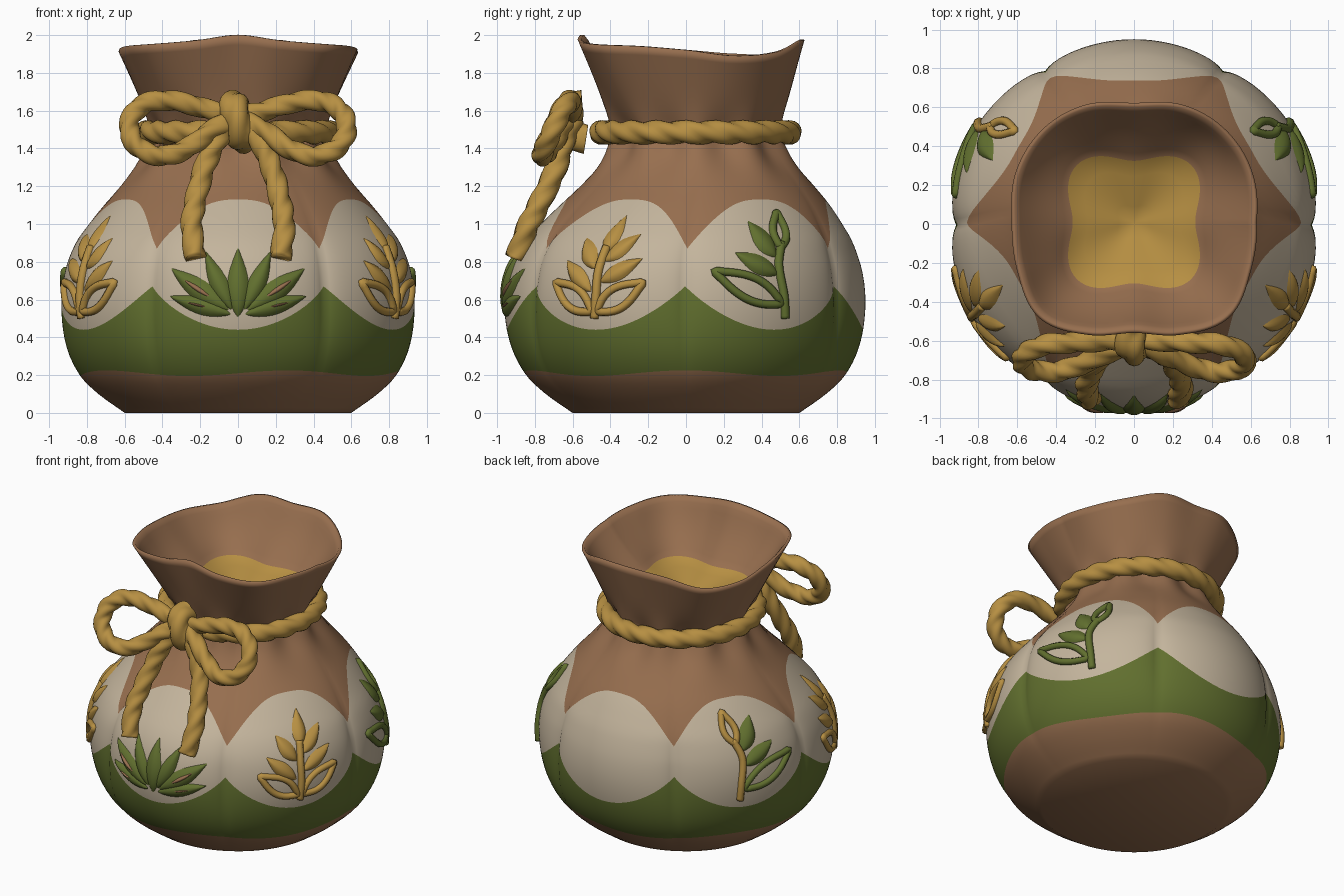
import bpy, math
from mathutils import Vector

if "Cube" in bpy.data.objects:
    bpy.data.objects.remove(bpy.data.objects["Cube"])

def material(name, col):
    m = bpy.data.materials.new(name)
    m.diffuse_color = (*col, 1)
    m.use_nodes = True
    m.node_tree.nodes["Principled BSDF"].inputs["Base Color"].default_value = m.diffuse_color
    return m

BROWN = material("brown_cloth", (0.31, 0.158, 0.078))
CREAM = material("cream_cloth", (0.55, 0.46, 0.335))
GREEN = material("leaf_green", (0.12, 0.16, 0.028))
GOLD = material("rope_gold", (0.47, 0.275, 0.055))
TAU = math.tau

def make(name, verts, faces, mats, idx=None):
    me = bpy.data.meshes.new(name)
    me.from_pydata([tuple(v) for v in verts], [], faces)
    for m in mats:
        me.materials.append(m)
    if idx:
        me.polygons.foreach_set("material_index", idx)
    me.shade_smooth()
    ob = bpy.data.objects.new(name, me)
    bpy.context.collection.objects.link(ob)
    return ob

def curve(keys, x):
    """Smooth interpolation through (x, value) keys."""
    x = min(max(x, keys[0][0]), keys[-1][0])
    i = 0
    while i < len(keys) - 2 and x > keys[i + 1][0]:
        i += 1
    def slope(k):
        a, b = keys[max(k - 1, 0)], keys[min(k + 1, len(keys) - 1)]
        return (b[1] - a[1]) / (b[0] - a[0])
    (x0, y0), (x1, y1) = keys[i], keys[i + 1]
    h = x1 - x0
    t = (x - x0) / h
    return (y0 * (2*t**3 - 3*t*t + 1) + h * slope(i) * (t**3 - 2*t*t + t)
            + y1 * (3*t*t - 2*t**3) + h * slope(i + 1) * (t**3 - t*t))

# ---- pouch surface: belly profile, wavy rim, six puffed lobes ----
PROFILE = [(0, .60), (.1, .74), (.2, .84), (.35, .91), (.55, .935), (.75, .915), (.9, .86),
           (1.0, .79), (1.1, .71), (1.2, .62), (1.35, .50), (1.48, .44)]
SHIFT = [(0, 0), (.8, 0), (1.2, .06), (1.5, .05), (2, 0)]
RIM_R = [.63, .66, .67, .66, .62, .66, .67, .66, .63, .65, .69, .62, .56, .62, .69, .65, .63]
RIM_Z = [1.92, 1.89, 1.91, 1.97, 1.97, 1.97, 1.90, 1.90, 1.92, 1.94, 1.95, 1.97, 2.0, 1.97, 1.95, 1.94, 1.92]
STEP = TAU / 16
rim_r = lambda a: curve([(i * STEP, v) for i, v in enumerate(RIM_R)], a % TAU)
rim_z = lambda a: curve([(i * STEP, v) for i, v in enumerate(RIM_Z)], a % TAU)

def lobe(a):
    """0 at a lobe centre, 1 at a seam."""
    return abs((math.degrees(a) % 60) - 30) / 30

def surf(z, a, off=0.0):
    t = lobe(a)
    if z <= 1.48:
        r = curve(PROFILE, z)
    else:
        r = .44 + (rim_r(a) - .44) * (z - 1.48) / (rim_z(a) - 1.48)
    belly = math.exp(-((z - .65) / .35) ** 2)
    r += belly * (.022 * (1 - t * t) - .022 * t ** 10)
    r += .022 * math.cos(10 * a) * math.exp(-((z - 1.42) / .15) ** 2)
    r += off
    return Vector((r * math.cos(a), r * math.sin(a) + curve(SHIFT, z), z))

N = 192
def column(a):
    """Points from base to inner floor; colour borders fall on row lines."""
    t = lobe(a)
    stops = [(0, 0), (.21 + .015 * math.cos(5 * a), 8), (.44 + .23 * t ** 2, 8),
             (1.13 - .26 * t ** 2.7, 14), (1.48, 10), (rim_z(a), 10)]
    pts = [Vector((0, 0, 0)), surf(0, a)]
    for (z0, _), (z1, n) in zip(stops, stops[1:]):
        pts += [surf(z0 + (z1 - z0) * k / n, a) for k in range(1, n + 1)]
    d = Vector((math.cos(a), math.sin(a), 0))
    lip = pts[-1]
    pts.append(lip - d * .02 + Vector((0, 0, .002)))
    top = lip - d * .045 - Vector((0, 0, .03))
    fr = .365 + .05 * math.cos(4 * (a - math.pi / 4))
    floor = Vector((fr * d.x, fr * d.y + .01, 1.64))
    pts += [top.lerp(floor, k / 8) + d * .02 * math.sin(math.pi * k / 8) for k in range(9)]
    pts += [floor.lerp(Vector((0, .01, 1.53)), k / 4) for k in range(1, 5)]
    return pts

cols = [column(TAU * i / N) for i in range(N)]
M = len(cols[0])
faces, idx = [], []
for i in range(N):
    j = (i + 1) % N
    for k in range(M - 1):
        f = [i * M + k, j * M + k, j * M + k + 1, i * M + k + 1]
        if k == 0:
            f = [i * M + 1, 0, j * M + 1]
        elif k == M - 2:
            f = [i * M + k, j * M + k, M - 1]
        faces.append(f)
        # brown base, green band, cream lobes, brown neck, gold contents
        idx.append(2 if 9 <= k < 17 else 1 if 17 <= k < 31 else 3 if k >= M - 5 else 0)
make("pouch", [p for c in cols for p in c], faces, [BROWN, CREAM, GREEN, GOLD], idx)

# ---- swept tubes: twisted rope and thin stems ----
def smooth_path(pts, closed, n):
    pts = [Vector(p) for p in pts]
    L, out = len(pts), []
    for i in range(L if closed else L - 1):
        g = (lambda k: pts[k % L]) if closed else (lambda k: pts[min(max(k, 0), L - 1)])
        a, b, c, d = g(i - 1), g(i), g(i + 1), g(i + 2)
        for s in range(n):
            t = s / n
            out.append(.5 * (2*b + (c - a)*t + (2*a - 5*b + 4*c - d)*t*t + (3*b - a - 3*c + d)*t**3))
    return out if closed else out + [pts[-1]]

def sweep(name, pts, R, mat, closed=False, twist=True, n=8, sides=18):
    path = smooth_path(pts, closed, n)
    P = len(path)
    length = sum((path[i + 1] - path[i]).length for i in range(P - 1))
    total = round(length / .15) * TAU / 3
    verts, faces, nrm, old = [], [], None, None
    for i, p in enumerate(path):
        nxt = path[(i + 1) % P] if closed else path[min(i + 1, P - 1)]
        prv = path[i - 1] if closed else path[max(i - 1, 0)]
        tan = (nxt - prv).normalized()
        if nrm is None:
            nrm = tan.orthogonal().normalized()
        else:
            nrm = old.rotation_difference(tan) @ nrm
        old = tan
        bi = tan.cross(nrm)
        for k in range(sides):
            f = TAU * k / sides
            r = R * (.78 + .25 * abs(math.cos(1.5 * (f - total * i / P)))) if twist else R
            verts.append(p + r * (math.cos(f) * nrm + math.sin(f) * bi))
    for i in range(P if closed else P - 1):
        a, b = i * sides, ((i + 1) % P) * sides
        faces += [[a + k, a + (k + 1) % sides, b + (k + 1) % sides, b + k] for k in range(sides)]
    if not closed:
        faces += [list(range(sides))[::-1], list(range((P - 1) * sides, P * sides))]
    return make(name, verts, faces, [mat])

# rope round the neck
sweep("neck_rope", [(.485 * math.cos(TAU * i / 24), .05 + .5 * math.sin(TAU * i / 24), 1.485)
                    for i in range(24)], .063, GOLD, closed=True, n=6)
# bow: knot, two loops, two hanging tails
sweep("bow_knot", [(-.02, -.55, 1.63), (-.02, -.62, 1.62), (0, -.65, 1.55), (.02, -.62, 1.47),
                   (.02, -.53, 1.45)], .08, GOLD)
for side, s in (("left", -1), ("right", 1)):
    sweep(side + "_bow_loop", [(s * x, y, z) for x, y, z in (
        (0, -.60, 1.57), (.14, -.60, 1.60), (.30, -.61, 1.645), (.45, -.62, 1.65), (.55, -.66, 1.59),
        (.575, -.71, 1.49), (.52, -.75, 1.40), (.40, -.76, 1.36), (.27, -.72, 1.40), (.13, -.66, 1.50),
        (0, -.61, 1.56))], .056, GOLD)
    sweep(side + "_bow_tail", [(s * x, y, z) for x, y, z in (
        (.03, -.60, 1.55), (.12, -.65, 1.43), (.18, -.69, 1.29), (.225, -.77, 1.12), (.245, -.84, .98),
        (.225, -.90, .82))], .06, GOLD)

# ---- embroidered plants, laid on the lobes in (u sideways, z) ----
def on_lobe(deg, u, z, off):
    return surf(z, math.radians(deg) + u / .92, off)

def leaf_frame(a, b, w):
    ax, az = b[0] - a[0], b[1] - a[1]
    L = math.hypot(ax, az)
    def at(s, v):
        h = v * w * math.sin(math.pi * s ** .85)
        return a[0] + ax * s - az / L * h, a[1] + az * s + ax / L * h
    return at

def leaf(name, deg, a, b, w, mat, height=.03):
    at, S, V = leaf_frame(a, b, w), 10, 6
    verts = []
    for i in range(S + 1):
        for j in range(V + 1):
            s, v = i / S, j / V * 2 - 1
            u, z = at(s, v)
            verts.append(on_lobe(deg, u, z, -.004 + height * (1 - v * v) * math.sin(math.pi * s) ** .5))
    faces = [[i * (V + 1) + j, (i + 1) * (V + 1) + j, (i + 1) * (V + 1) + j + 1, i * (V + 1) + j + 1][::-1]
             for i in range(S) for j in range(V)]
    make(name, verts, faces, [mat])

def ring_leaf(name, deg, a, b, w, mat):
    at = leaf_frame(a, b, w)
    ss = [i / 8 for i in range(9)]
    outline = [at(s, 1) for s in ss] + [at(s, -1) for s in ss[-2:0:-1]]
    sweep(name, [on_lobe(deg, u, z, .004) for u, z in outline], .022, mat, True, False, 3, 8)

def stem(name, deg, pts, mat):
    sweep(name, [on_lobe(deg, u, z, .004) for u, z in pts], .024, mat, False, False, 5, 8)

# front plant: green fan with brown hearts in the wide leaves
leaf("front_leaf_middle", -90, (0, .5), (0, .88), .06, GREEN)
for s in (-1, 1):
    leaf("front_leaf_upper", -90, (s * .03, .54), (s * .18, .86), .05, GREEN)
    leaf("front_leaf_side", -90, (s * .04, .54), (s * .37, .77), .06, GREEN)
    leaf("front_leaf_heart", -90, (s * .12, .60), (s * .30, .72), .022, BROWN, .042)
    leaf("front_leaf_low", -90, (s * .03, .52), (s * .37, .62), .05, GREEN)
    leaf("front_low_heart", -90, (s * .14, .555), (s * .28, .59), .012, BROWN, .04)

# gold sprigs on the two front-side lobes (mirrored)
for deg, m in ((-30, 1), (-150, -1)):
    stem("sprig_stem", deg, [(0, .5), (m * .01, .62), (m * .01, .75), (m * .02, .88)], GOLD)
    leaf("sprig_leaf_top", deg, (m * .02, .84), (m * .04, 1.05), .055, GOLD)
    for k, a, b in ((-1, (.01, .76), (.15, .93)), (1, (.03, .80), (.20, .95)),
                    (-1, (.02, .64), (.22, .81)), (1, (.02, .69), (.25, .82))):
        leaf("sprig_leaf", deg, (k * m * a[0], a[1]), (k * m * b[0], b[1]), .05, GOLD)
    for k in (-1, 1):
        ring_leaf("sprig_open_leaf", deg, (k * m * .02, .54), (k * m * .26, .69), .055, GOLD)

# one-sided sprigs on the two back-side lobes
for deg, m, stem_mat in ((30, 1, GREEN), (150, -1, GOLD)):
    stem("back_sprig_stem", deg, [(m * .06, .5), (m * .05, .62), (m * .03, .78), (m * .07, .90)], stem_mat)
    ring_leaf("back_sprig_bud", deg, (m * .06, .88), (m * .09, 1.06), .045, stem_mat)
    leaf("back_sprig_leaf_upper", deg, (m * .03, .82), (m * -.13, 1.02), .06, GREEN)
    leaf("back_sprig_leaf_middle", deg, (m * .03, .73), (m * -.22, .85), .055, GREEN)
    ring_leaf("back_sprig_open_leaf", deg, (m * .03, .58), (m * -.33, .75), .06, GREEN)
